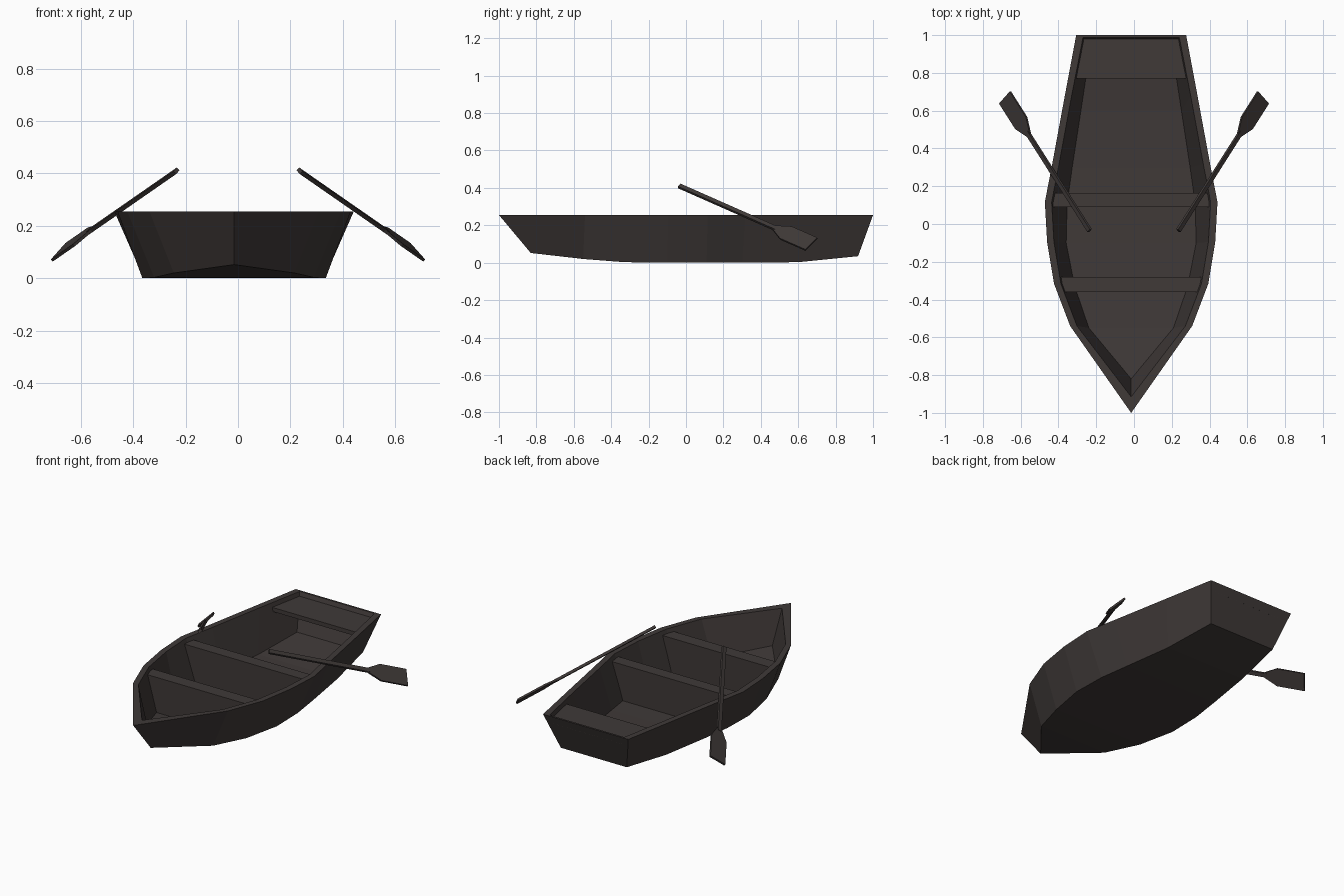
import bpy, bmesh
from mathutils import Vector

if "Cube" in bpy.data.objects:
    bpy.data.objects.remove(bpy.data.objects["Cube"])

CX = -0.015          # hull sits slightly off the centre line

wood = bpy.data.materials.new("dark brown wood")
wood.diffuse_color = (0.050, 0.041, 0.039, 1)
wood.use_nodes = True
wood.node_tree.nodes["Principled BSDF"].inputs["Base Color"].default_value = wood.diffuse_color


def finish(name, bm):
    bmesh.ops.remove_doubles(bm, verts=bm.verts, dist=0.0005)
    bmesh.ops.recalc_face_normals(bm, faces=bm.faces)
    me = bpy.data.meshes.new(name)
    bm.to_mesh(me)
    bm.free()
    me.materials.append(wood)
    ob = bpy.data.objects.new(name, me)
    bpy.context.collection.objects.link(ob)
    return ob


def prism(name, bottom, top):
    """Closed solid between two matching outlines."""
    bm = bmesh.new()
    a = [bm.verts.new(p) for p in bottom]
    b = [bm.verts.new(p) for p in top]
    bm.faces.new(a)
    bm.faces.new(b)
    n = len(a)
    for i in range(n):
        bm.faces.new((a[i], a[(i + 1) % n], b[(i + 1) % n], b[i]))
    return finish(name, bm)


# Stations from stern to bow: (y, half width, z)
RIM = 0.255
outer_top = [(1, .291, RIM), (.68, .351, RIM), (.317, .418, RIM), (.116, .457, RIM),
             (-.095, .445, RIM), (-.317, .408, RIM), (-.54, .323, RIM), (-1, 0, RIM)]
outer_low = [(.92, .225, .035), (.6, .272, .003), (.3, .318, 0), (.11, .345, 0),
             (-.1, .35, 0), (-.33, .305, .003), (-.55, .23, .02), (-.83, 0, .052)]
inner_top = [(min(y, .988), max(w - .036, 0), z) for y, w, z in outer_top[:-1]] + [(-.915, 0, RIM)]
inner_low = [(min(y, .91), max(w - .006, 0), z + .008) for y, w, z in outer_low[:-1]] + [(-.82, 0, .06)]


def width_at(rows, y):
    for (y0, w0, _), (y1, w1, _) in zip(rows, rows[1:]):
        if y1 <= y <= y0:
            return w0 + (w1 - w0) * (y0 - y) / (y0 - y1)
    return rows[0][1]


# Hull: outer sides, rim, inner sides, floor and bottom
bm = bmesh.new()


def side(rows, s):
    return [bm.verts.new((CX + s * w, y, z)) for y, w, z in rows]


rings = [(side(r, -1), side(r, 1)) for r in (outer_low, outer_top, inner_top, inner_low)]
for k in range(4):
    lo, hi = rings[k], rings[(k + 1) % 4]
    if k < 3:
        for s in (0, 1):
            for i in range(len(outer_top) - 1):
                bm.faces.new((lo[s][i], lo[s][i + 1], hi[s][i + 1], hi[s][i]))
        bm.faces.new((lo[0][0], lo[1][0], hi[1][0], hi[0][0]))   # stern strip
for ring in (rings[0], rings[3]):
    for i in range(len(outer_top) - 1):
        bm.faces.new((ring[0][i], ring[0][i + 1], ring[1][i + 1], ring[1][i]))
finish("hull", bm)


def cross_outline(y0, y1, z):
    """Rectangle-like outline that touches the inner hull at height z."""
    t = z / RIM
    w = [width_at(inner_low, y) * (1 - t) + width_at(inner_top, y) * t + .004 for y in (y0, y1)]
    return [(CX - w[0], y0, z), (CX + w[0], y0, z), (CX + w[1], y1, z), (CX - w[1], y1, z)]


# Benches run down to the floor; the stern seat is a board
for name, y0, y1, z0, z1 in (("middle_bench", .09, .165, .006, .23),
                             ("front_bench", -.36, -.28, .010, .23),
                             ("stern_seat", .77, .982, .205, .23)):
    prism(name, cross_outline(y0, y1, z0), cross_outline(y0, y1, z1))

# Oars: flat shaft plus spade blade, mirrored
start, tip = Vector((.235, -.035, .41)), Vector((.683, .67, .099))
along = (tip - start).normalized()
across = Vector((.06, -.053, -.065))
across = (across - along * across.dot(along)).normalized()
normal = along.cross(across)
L = (tip - start).length


def plate(name, outline, thick, s):
    pts = [start + along * u + across * v for u, v in outline]
    layers = [[(s * q.x, q.y, q.z) for q in (p + normal * h for p in pts)]
              for h in (-thick / 2, thick / 2)]
    prism(name, *layers)


for s, label in ((1, "right"), (-1, "left")):
    plate(label + "_oar_shaft", [(0, -.012), (.66, -.012), (.66, .012), (0, .012)], .015, s)
    plate(label + "_oar_blade", [(.635, -.012), (.72, -.053), (L, -.053),
                                 (L, .053), (.72, .053), (.635, .012)], .011, s)
